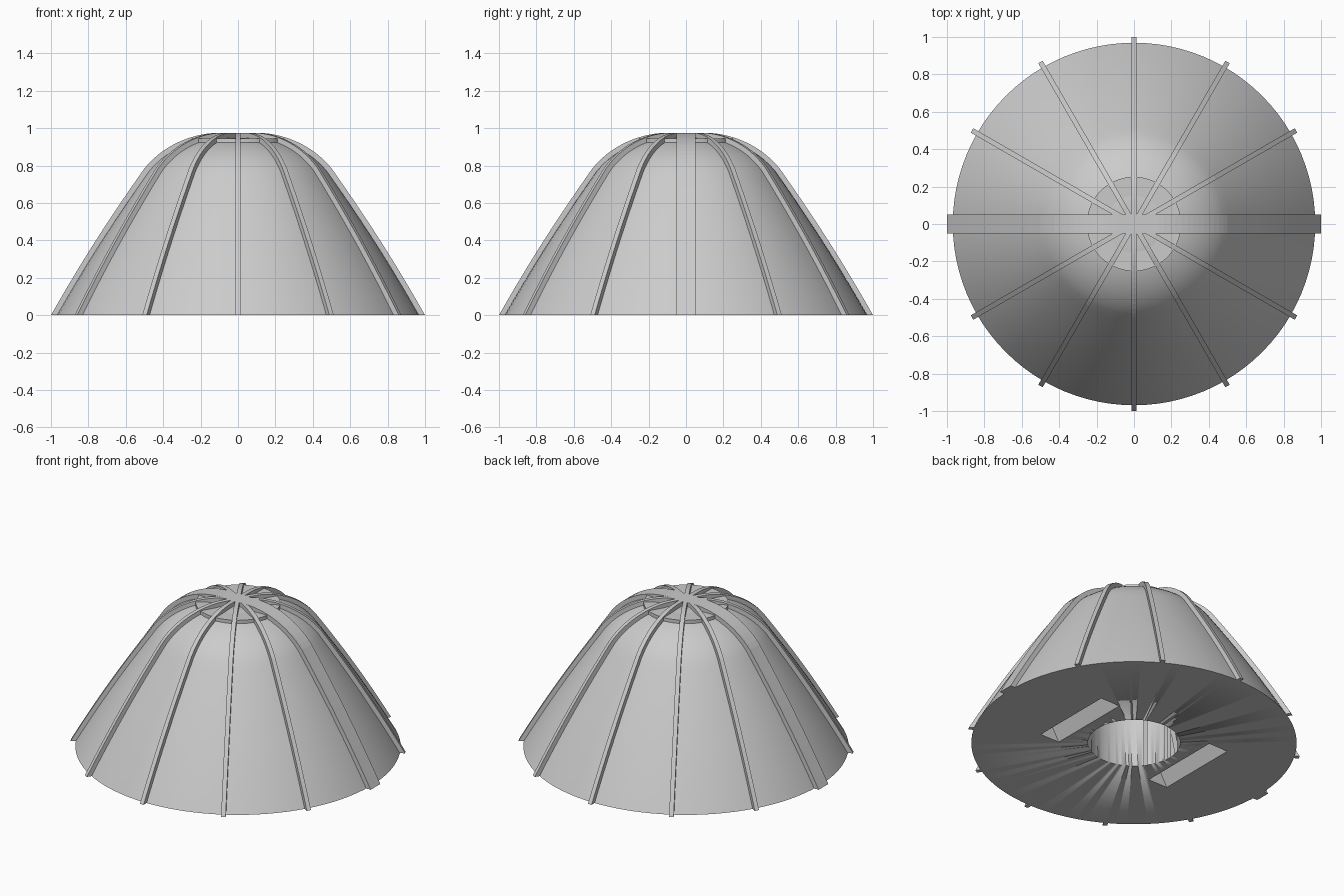
import bpy, bmesh, math
from mathutils import Matrix, Vector

if "Cube" in bpy.data.objects:
    bpy.data.objects.remove(bpy.data.objects["Cube"], do_unlink=True)

grey = bpy.data.materials.new("light_grey")
grey.use_nodes = True
grey.diffuse_color = (0.6, 0.6, 0.6, 1)
grey.node_tree.nodes["Principled BSDF"].inputs["Base Color"].default_value = (0.6, 0.6, 0.6, 1)


def finish(bm, name, smooth=None):
    bmesh.ops.recalc_face_normals(bm, faces=bm.faces)
    mesh = bpy.data.meshes.new(name)
    bm.to_mesh(mesh)
    bm.free()
    mesh.materials.append(grey)
    ob = bpy.data.objects.new(name, mesh)
    bpy.context.collection.objects.link(ob)
    if smooth:
        bpy.ops.object.select_all(action='DESELECT')
        ob.select_set(True)
        bpy.context.view_layer.objects.active = ob
        bpy.ops.object.shade_smooth_by_angle(angle=math.radians(smooth))
    return ob


def slab(name, outline, width, turn=0, shift=0):
    """Outline in the x-z plane, thickened along y, turned about z."""
    bm = bmesh.new()
    face = bm.faces.new([bm.verts.new((x, -width / 2, z)) for x, z in outline])
    out = bmesh.ops.extrude_face_region(bm, geom=[face])
    verts = [v for v in out["geom"] if isinstance(v, bmesh.types.BMVert)]
    bmesh.ops.translate(bm, verts=verts, vec=(0, width, 0))
    bmesh.ops.transform(bm, verts=bm.verts,
                        matrix=Matrix.Translation((shift, 0, 0)) @ Matrix.Rotation(turn, 4, 'Z'))
    return finish(bm, name)


def cylinder(name, radius, bottom, top):
    bm = bmesh.new()
    bmesh.ops.create_cone(bm, cap_ends=True, segments=96, radius1=radius, radius2=radius,
                          depth=top - bottom, matrix=Matrix.Translation((0, 0, (top + bottom) / 2)))
    return finish(bm, name, 30)


# Rib crest: gently bowed flank, then a rounded shoulder up to the flat crown
def bezier(a, b, c, d, steps):
    pts = [Vector(p) for p in (a, b, c, d)]
    result = []
    for i in range(steps + 1):
        t = i / steps
        w = ((1 - t) ** 3, 3 * t * (1 - t) ** 2, 3 * t * t * (1 - t), t ** 3)
        result.append(sum((p * k for p, k in zip(pts, w)), Vector((0, 0))))
    return result


crest = bezier((1, 0), (0.83, 0.3), (0.68, 0.53), (0.5, 0.785), 14)
crest += bezier((0.5, 0.785), (0.4, 0.91), (0.24, 0.975), (0.1, 0.975), 14)[1:]


def offset(points, gap):
    result = []
    for i, p in enumerate(points):
        d = (points[min(i + 1, len(points) - 1)] - points[max(i - 1, 0)]).normalized()
        result.append(p + Vector((-d.y, d.x)) * gap)
    result[0] = Vector((points[0].x - gap * 1.15, 0))
    return result


# Dome body
skin = offset(crest, 0.027)
bm = bmesh.new()
chain = [bm.verts.new((p.x, 0, p.y)) for p in skin]
chain = [bm.verts.new((0, 0, 0))] + chain + [bm.verts.new((0, 0, skin[-1].y))]
edges = [bm.edges.new(pair) for pair in zip(chain, chain[1:])]
bmesh.ops.spin(bm, geom=chain + edges, axis=(0, 0, 1), cent=(0, 0, 0),
               angle=math.tau, steps=96, use_duplicate=False)
bmesh.ops.remove_doubles(bm, verts=bm.verts, dist=0.0005)
dome = finish(bm, "dome", 30)

# Round socket and two wedge slots in the underside
cutters = [cylinder("socket_cutter", 0.275, -0.1, 0.36)]
wedge = [(-0.07, 0), (-0.07, -0.05), (0.07, -0.05), (0.07, 0), (0, 0.12)]
for side, x in (("left", 0.42), ("right", -0.42)):
    cutters.append(slab(side + "_slot_cutter", wedge, 0.56, shift=x))
for cutter in cutters:
    cutter.hide_render = True
    mod = dome.modifiers.new(cutter.name, 'BOOLEAN')
    mod.operation = 'DIFFERENCE'
    mod.solver = 'EXACT'
    mod.object = cutter
    bpy.context.view_layer.objects.active = dome
    bpy.ops.object.modifier_apply(modifier=mod.name)
    bpy.data.objects.remove(cutter, do_unlink=True)

# Crown disc
cylinder("crown_disc", 0.252, 0.9, 0.945)

# Twelve ribs, the two on the x axis wide
inner = offset(crest, 0.045)
outline = [(p.x, p.y) for p in crest] + [(0, crest[-1].y), (0, inner[-1].y)]
outline += [(p.x, p.y) for p in reversed(inner)]
for i in range(12):
    wide = i % 6 == 0
    slab(("wide_rib_" if wide else "thin_rib_") + str(i), outline,
         0.1 if wide else 0.027, turn=i * math.tau / 12)
